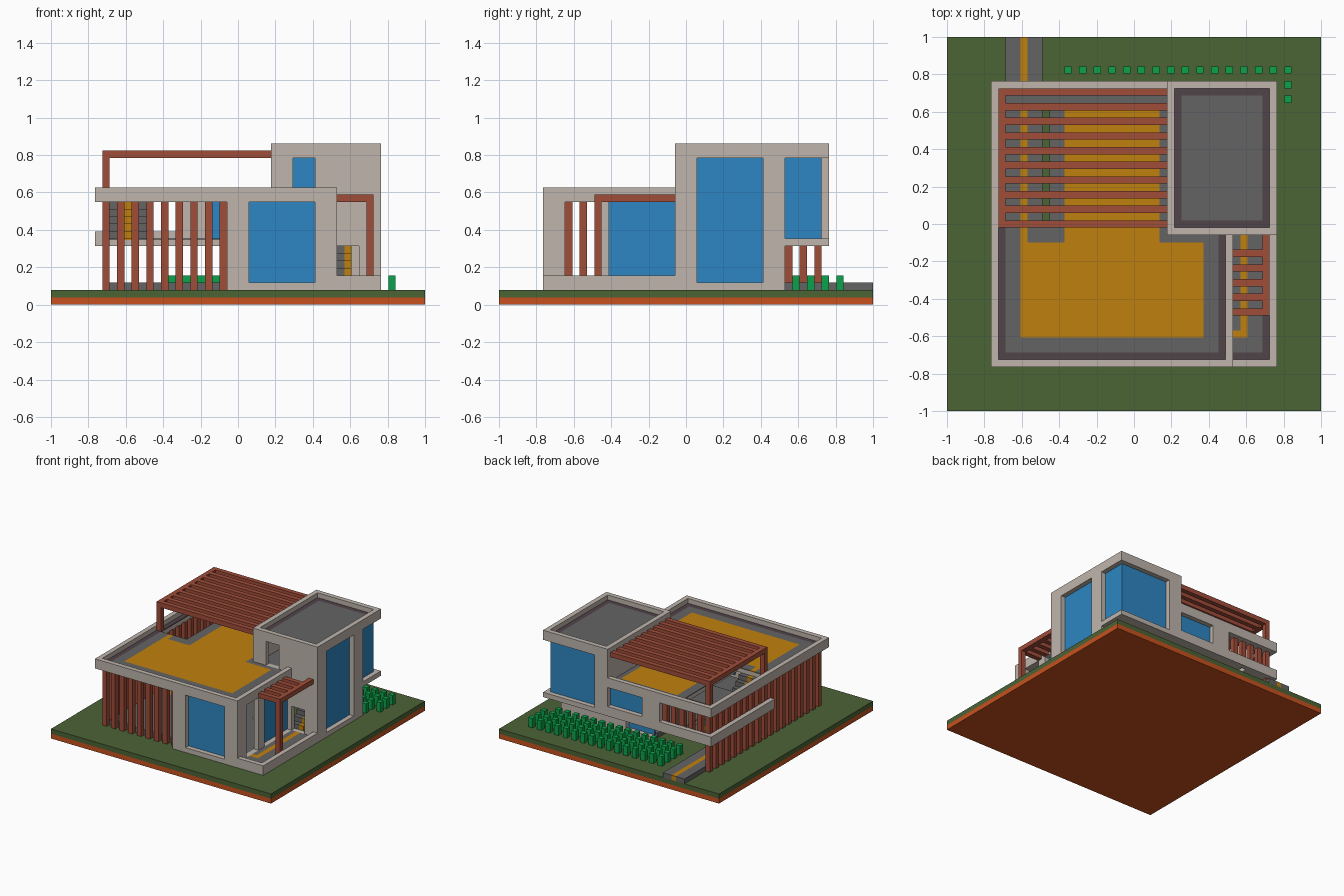
import bpy
import bmesh

cube = bpy.data.objects.get("Cube")
if cube:
    bpy.data.objects.remove(cube, do_unlink=True)

U = 2 / 51        # one grid cell; the plot is 51 x 51 cells
T = 0.2           # thickness of floor finish plates, in cells


def material(name, rgb):
    lin = [((c / 255 + 0.055) / 1.055) ** 2.4 if c > 10 else c / 255 / 12.92 for c in rgb]
    m = bpy.data.materials.new(name)
    m.diffuse_color = (*lin, 1)
    m.use_nodes = True
    m.node_tree.nodes["Principled BSDF"].inputs["Base Color"].default_value = (*lin, 1)
    return m


CREAM = material("cream plaster", (191, 181, 172))
GRASS = material("grass green", (75, 99, 53))
DIRT = material("orange earth", (200, 81, 30))
WOOD = material("red wood", (160, 77, 57))
GLASS = material("blue glass", (45, 134, 194))
GREY = material("grey stone", (100, 100, 100))
GOLD = material("golden floor", (192, 128, 14))
PLUM = material("dark plum edging", (81, 67, 73))
LEAF = material("leaf green", (10, 162, 74))


def solid(name, mat, adds, cuts=()):
    """Union of boxes (x0, x1, y0, y1, z0, z1) minus cut boxes, outer skin only."""
    br = [sorted({b[2 * a + s] for b in (*adds, *cuts) for s in (0, 1)}) for a in range(3)]

    def span(b):
        return [range(br[a].index(b[2 * a]), br[a].index(b[2 * a + 1])) for a in range(3)]

    def cells(b):
        rx, ry, rz = span(b)
        return {(i, j, k) for i in rx for j in ry for k in rz}

    full = set().union(*(cells(b) for b in adds))
    for b in cuts:
        full -= cells(b)
    bm = bmesh.new()
    verts = {}

    def vert(key):
        if key not in verts:
            x, y, z = (br[a][key[a]] for a in range(3))
            verts[key] = bm.verts.new(((x - 25.5) * U, (y - 25.5) * U, z * U))
        return verts[key]

    for c in full:
        for a in range(3):
            for s in (0, 1):
                n = list(c)
                n[a] += 2 * s - 1
                if tuple(n) in full:
                    continue
                p, q = (a + 1) % 3, (a + 2) % 3
                loop = []
                for dp, dq in ((0, 0), (1, 0), (1, 1), (0, 1)):
                    k = list(c)
                    k[a] += s
                    k[p] += dp
                    k[q] += dq
                    loop.append(vert(tuple(k)))
                bm.faces.new(loop if s else loop[::-1])
    bmesh.ops.dissolve_limit(bm, angle_limit=0.01, verts=bm.verts[:], edges=bm.edges[:])
    me = bpy.data.meshes.new(name)
    bm.to_mesh(me)
    bm.free()
    me.materials.append(mat)
    ob = bpy.data.objects.new(name, me)
    bpy.context.collection.objects.link(ob)
    return ob


def finish(name, mat, z, rects, cuts=()):
    """Thin floor finish whose top lies at height z."""
    def plate(r):
        return (*r, z - T, z)
    solid(name, mat, [plate(r) for r in rects], [plate(r) for r in cuts])


def stairs(name, x, y, z, count, step):
    """Block steps with a golden runner; step is the y direction of descent."""
    rows = [(y + step * n, z - n) for n in range(count)]
    solid(name, GREY, [(a, b, j, j + 1, k - 1, k) for j, k in rows
                       for a, b in ((x, x + 2), (x + 3, x + 5)) if b - a > 0 and a < 38 or b <= x + 2])
    solid(name + "_runner", GOLD, [(x + 2, x + 3, j, j + 1, k - 1, k) for j, k in rows])


# Ground
solid("earth_base", DIRT, [(0, 51, 0, 51, 0, 1)])
solid("lawn", GRASS, [(0, 51, 0, 51, 1, 2)])

# Plaster shell of house, balcony, patio and tower
solid("house_shell", CREAM, [
    (24, 39, 6, 7, 2, 16), (38, 39, 6, 24, 2, 16),                       # house walls
    (6, 39, 6, 7, 14, 16), (6, 7, 6, 45, 14, 16), (6, 30, 44, 45, 14, 16),  # roof rim
    (7, 38, 7, 24, 14, 15 - T), (7, 30, 24, 44, 14, 15 - T),             # roof slab
    (6, 7, 24, 45, 8, 10), (6, 30, 44, 45, 8, 10),                       # balcony rim
    (7, 30, 24, 44, 8, 9 - T), (18, 22, 44, 45, 10, 14),
    (24, 30, 38, 39, 2, 3),                                              # back window sill
    (39, 45, 6, 7, 2, 4), (44, 45, 6, 24, 2, 4),                         # patio wall
    (30, 45, 24, 25, 2, 22), (30, 31, 24, 39, 2, 22), (30, 31, 39, 45, 8, 22),
    (44, 45, 24, 39, 2, 22), (30, 45, 38, 39, 2, 8),                     # tower walls
    (30, 33, 44, 45, 8, 22), (30, 45, 39, 45, 8, 9),
    (30, 45, 25, 45, 20, 21 - T), (30, 45, 44, 45, 20, 22), (44, 45, 39, 45, 20, 22),
], [
    (27, 36, 6, 7, 3, 14),                                               # front window
    (38, 39, 9, 13, 3, 14), (38, 39, 15, 24, 3, 14),                     # patio door, window
    (39, 42, 24, 25, 3, 8), (33, 36, 24, 25, 15, 20),                    # tower doors
    (44, 45, 27, 36, 3, 20),                                             # tower side window
    (8, 14, 25, 42, 14, 15 - T), (13, 14, 25, 44, 8, 9 - T),             # stairwell
])

# Recessed glazing
for name, box in {
    "front_window": (27, 36, 7, 7.3, 3, 14),
    "patio_window": (37.7, 38, 15, 24, 3, 14),
    "tower_side_window": (43.7, 44, 27, 36, 3, 20),
    "back_lower_window": (24, 30, 37.7, 38, 3, 8),
    "back_upper_window": (22, 30, 43.7, 44, 9, 14),
}.items():
    solid(name, GLASS, [box])
solid("tower_corner_window", GLASS, [(33, 44, 43.7, 44, 9, 20), (43.7, 44, 39, 44, 9, 20)])

# Roof terrace finishes
well = (8, 14, 25, 42)
roof_gold = [(10, 35, 10, 23), (16, 29, 23, 42), (10, 11, 23, 25)]
inner = [(8, 37, 8, 24), (8, 30, 24, 43)]
finish("roof_edging", PLUM, 15, [(7, 38, 7, 24), (7, 30, 24, 44)], inner)
finish("roof_paving", GREY, 15, inner, [well, *roof_gold])
finish("roof_terrace", GOLD, 15, roof_gold)

# Tower roof finishes
finish("tower_roof_edging", PLUM, 21, [(31, 44, 25, 44)], [(32, 43, 26, 43)])
finish("tower_roof_paving", GREY, 21, [(32, 43, 26, 43)])
solid("tower_inner_floor", GREY, [(31, 43.7, 25, 43.7, 14, 15)])

# Balcony floor
finish("balcony_paving", GREY, 9, [(7, 13, 24, 44), (14, 30, 24, 44)], [(10, 11, 24, 44)])
finish("balcony_runner", GOLD, 9, [(10, 11, 24, 44)])

# Patio floor
patio_gold = [(40, 41, 10, 24), (39, 40, 10, 11)]
solid("patio_slab", GREY, [(39, 44, 7, 24, 2, 3 - T)])
finish("patio_edging", PLUM, 3, [(39, 44, 7, 8), (43, 44, 7, 24)])
finish("patio_paving", GREY, 3, [(39, 43, 8, 24)], patio_gold)
finish("patio_runner", GOLD, 3, patio_gold)

# Ground floor and entrance path
solid("ground_floor", GREY, [(8, 38, 8, 24, 2, 3), (24, 30, 24, 37, 2, 3)])
for name, mat, x0, x1 in (("path_left", GREY, 8, 10), ("path_stripe", GOLD, 10, 11),
                          ("path_right", GREY, 11, 13)):
    solid(name, mat, [(x0, x1, 24, 51, 2, 3)])

# Stairs to the roof and inside the tower
stairs("roof_stairs", 8, 25, 14, 5, 1)
stairs("tower_stairs", 38 + 0, 30, 9, 6, -1)

# Timber screen posts
screen = [(x, x + 1, 7, 8, 2, 14) for x in range(7, 24, 2)]
screen += [(7, 8, y, y + 1, 2, 14) for y in range(9, 44, 2)]
screen += [(x, x + 1, 43, 44, 9, 14) for x in range(9, 18, 2)]
solid("timber_screen", WOOD, screen)

# Roof pergola
solid("roof_pergola", WOOD,
      [(7, 8, 25, 44, 20, 21), (7, 8, 25, 26, 15, 20), (7, 8, 43, 44, 15, 20)]
      + [(7, 30, y, y + 1, 20, 21) for y in range(25, 44, 2)])

# Patio pergola
solid("patio_pergola", WOOD,
      [(43, 44, 13, 24, 14, 15), (43, 44, 13, 14, 3, 14)]
      + [(39, 44, y, y + 1, 14, 15) for y in range(13, 22, 2)])

# Hedge plants in rows behind the house
solid("hedge", LEAF, [(x, x + 1, y, y + 1, 2, 4) for y in (40, 42, 44, 46)
                      for x in range(16, 47 if y > 40 else 45, 2)])
